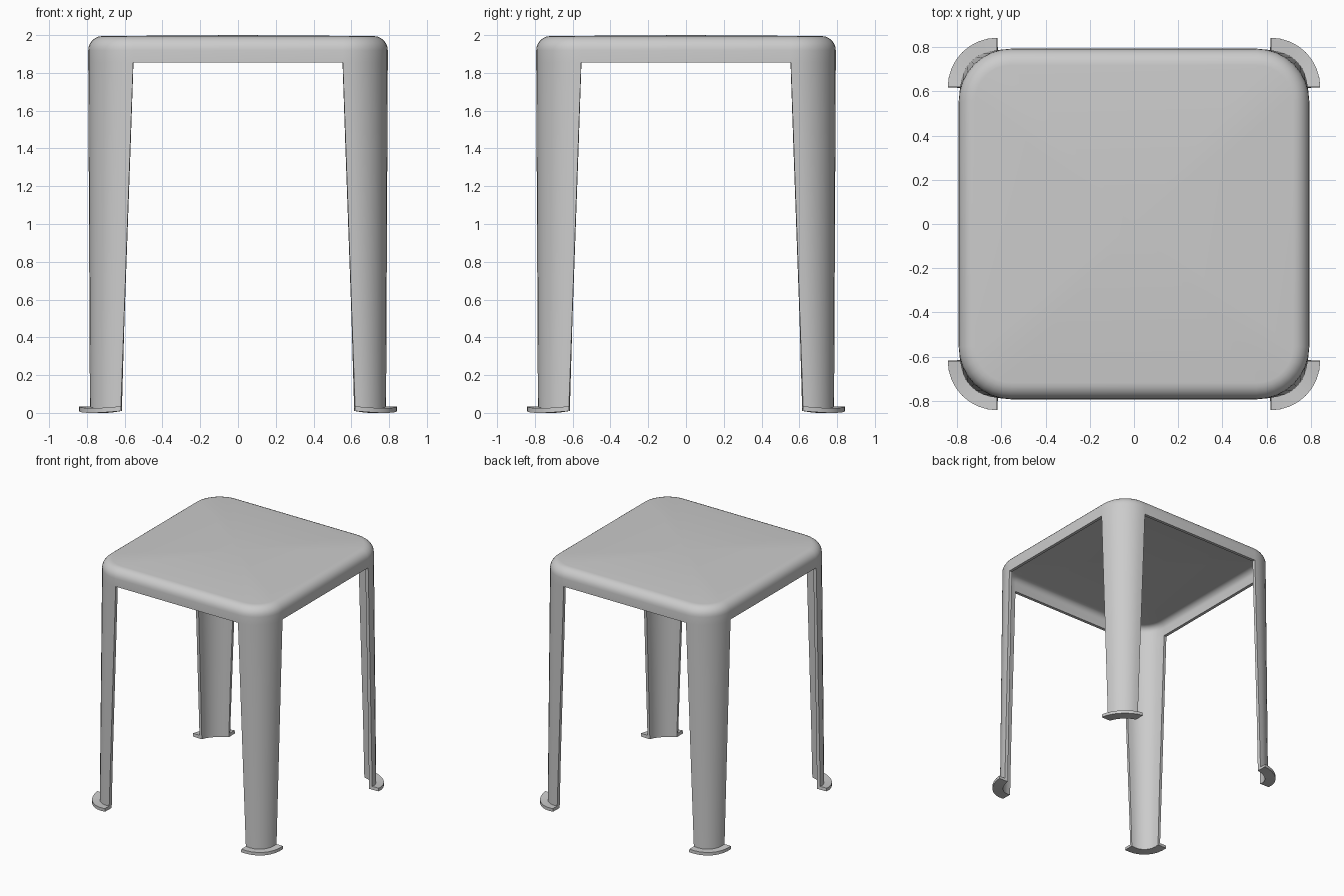
import bpy, bmesh, math

cube = bpy.data.objects.get("Cube")
if cube:
    bpy.data.objects.remove(cube)

plastic = bpy.data.materials.new("pale_grey_plastic")
plastic.use_nodes = True
grey = (0.6, 0.6, 0.6, 1)
plastic.diffuse_color = grey
plastic.node_tree.nodes["Principled BSDF"].inputs["Base Color"].default_value = grey
plastic.node_tree.nodes["Principled BSDF"].inputs["Roughness"].default_value = 0.5

STEPS = 8            # segments in each rounded corner
SKIRT_Z = 1.855      # lower edge of the seat skirt
FOOT_Z = 0.035
HALF, ROUND = 0.793, 0.075


def corner_rings(bm, z, centre, radius, sag=0.0):
    """Four quarter arcs, counter-clockwise, at one height."""
    ring = []
    for k in range(4):
        arc = []
        for i in range(STEPS + 1):
            a = math.pi / 2 * i / STEPS
            x, y = centre + radius * math.cos(a), centre + radius * math.sin(a)
            for _ in range(k):
                x, y = -y, x
            arc.append(bm.verts.new((x, y, z - sag * math.sin(2 * a))))
        ring.append(arc)
    return ring


def bridge(bm, upper, lower, closed):
    for k in range(4):
        for i in range(STEPS):
            bm.faces.new((upper[k][i], lower[k][i], lower[k][i + 1], upper[k][i + 1]))
        if closed:
            n = (k + 1) % 4
            bm.faces.new((upper[k][-1], lower[k][-1], lower[n][0], upper[n][0]))


bm = bmesh.new()

# Seat: rounded edge, then the skirt
centre = 0.555
rings = []
for i in range(7):
    a = math.pi / 2 * (1 - i / 6)
    inset = ROUND * (1 - math.cos(a))
    z = 1.995 - ROUND * (1 - math.sin(a))
    rings.append(corner_rings(bm, z, centre, HALF - centre - inset))
rings.append(corner_rings(bm, SKIRT_Z, centre, HALF - centre))
for upper, lower in zip(rings, rings[1:]):
    bridge(bm, upper, lower, True)

# Slightly crowned seat top
rim = [v for arc in rings[0] for v in arc]
crown = bm.verts.new((0, 0, 2.0))
for a, b in zip(rim, rim[1:] + rim[:1]):
    bm.faces.new((crown, a, b))

# Tapered corner legs
previous = rings[-1]
for i in range(1, 5):
    t = i / 4
    c = centre + 0.065 * t
    ring = corner_rings(bm, SKIRT_Z + (FOOT_Z - SKIRT_Z) * t, c,
                        HALF - 0.009 * t - c, 0.01 * (i == 4))
    bridge(bm, previous, ring, False)
    previous = ring

# Outward foot flanges
flange = corner_rings(bm, FOOT_Z, 0.62, 0.222, 0.01)
bridge(bm, previous, flange, False)

bmesh.ops.recalc_face_normals(bm, faces=bm.faces)
if crown.link_faces[0].normal.z < 0:
    bmesh.ops.reverse_faces(bm, faces=bm.faces)
mesh = bpy.data.meshes.new("stool_shell")
bm.to_mesh(mesh)
bm.free()
mesh.materials.append(plastic)
stool = bpy.data.objects.new("stool_shell", mesh)
bpy.context.collection.objects.link(stool)

# Moulded wall thickness
wall = stool.modifiers.new("wall", 'SOLIDIFY')
wall.thickness = 0.025
wall.offset = -1
wall.use_even_offset = True

bpy.ops.object.select_all(action='DESELECT')
bpy.context.view_layer.objects.active = stool
stool.select_set(True)
bpy.ops.object.modifier_apply(modifier="wall")
bpy.ops.object.shade_smooth_by_angle(angle=math.radians(40))
